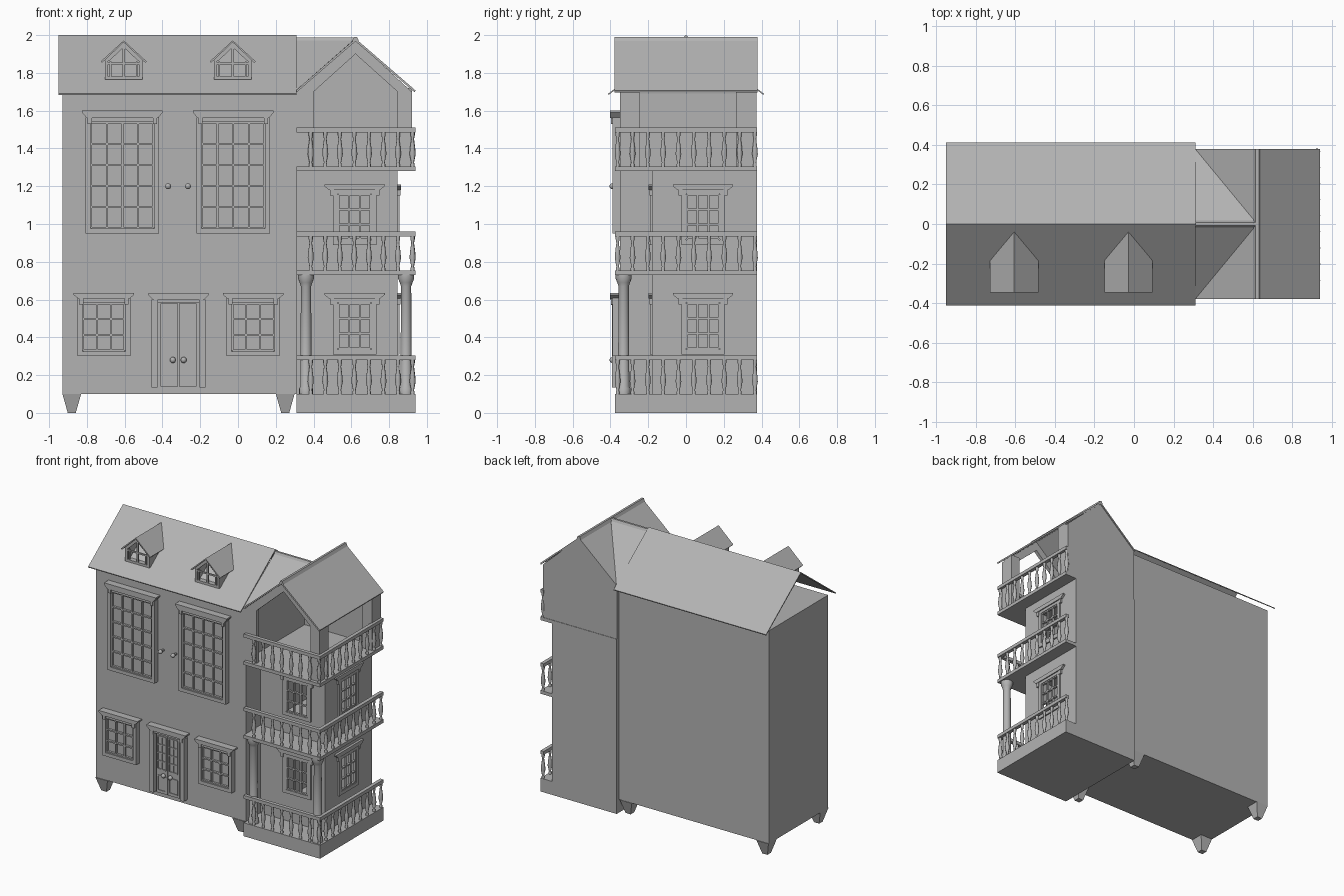
import bpy, bmesh, math
from mathutils import Matrix, Vector

if "Cube" in bpy.data.objects:
    bpy.data.objects.remove(bpy.data.objects["Cube"])

grey = bpy.data.materials.new("grey_paint")
grey.diffuse_color = (.45, .45, .45, 1)
grey.use_nodes = True
grey.node_tree.nodes["Principled BSDF"].inputs["Base Color"].default_value = grey.diffuse_color


def make(name, bm, smooth=False, thick=0):
    bmesh.ops.recalc_face_normals(bm, faces=bm.faces)
    me = bpy.data.meshes.new(name)
    bm.to_mesh(me)
    bm.free()
    me.materials.append(grey)
    ob = bpy.data.objects.new(name, me)
    bpy.context.collection.objects.link(ob)
    if thick:
        mod = ob.modifiers.new("thickness", "SOLIDIFY")
        mod.thickness, mod.offset = thick, -1
    if smooth:
        bpy.ops.object.select_all(action='DESELECT')
        ob.select_set(True)
        bpy.context.view_layer.objects.active = ob
        bpy.ops.object.shade_smooth_by_angle(angle=math.radians(40))
    return ob


def box(bm, x0, x1, y0, y1, z0, z1, m=Matrix()):
    s = Matrix.Diagonal((x1 - x0, y1 - y0, z1 - z0, 1))
    t = Matrix.Translation(((x0 + x1) / 2, (y0 + y1) / 2, (z0 + z1) / 2))
    bmesh.ops.create_cube(bm, size=1, matrix=m @ t @ s)


def prism(bm, pts, y0, y1, m=Matrix()):
    """Extrude an xz outline along y."""
    a = [bm.verts.new(m @ Vector((x, y0, z))) for x, z in pts]
    b = [bm.verts.new(m @ Vector((x, y1, z))) for x, z in pts]
    bm.faces.new(a)
    bm.faces.new(b[::-1])
    for i in range(len(pts)):
        j = (i + 1) % len(pts)
        bm.faces.new((a[j], a[i], b[i], b[j]))


def lathe(bm, prof, x, y, z, n):
    rings = [[bm.verts.new((x + r * math.cos(i * math.tau / n), y + r * math.sin(i * math.tau / n), z + h))
              for i in range(n)] for r, h in prof]
    for p, q in zip(rings, rings[1:]):
        for i in range(n):
            bm.faces.new((p[i], p[(i + 1) % n], q[(i + 1) % n], q[i]))
    bm.faces.new(rings[0][::-1])
    bm.faces.new(rings[-1])


def one_box(name, *b):
    bm = bmesh.new()
    box(bm, *b)
    return make(name, bm)


def cornice(bm, hw, z0, z1, m, d, back):
    prism(bm, [(-hw + .025, z0), (hw - .025, z0), (hw, z1 - .01), (hw, z1), (-hw, z1), (-hw, z1 - .01)], -d, back, m)
    for s in (-1, 1):
        c = s * (hw - .04)
        box(bm, c - .011, c + .011, -d * .8, back, z0 - .03, z0, m)


def grid(bm, x0, x1, z0, z1, cols, rows, m, y0=-.006, y1=.01, t=.005):
    for i in range(cols + 1):
        x = x0 + (x1 - x0) * i / cols
        box(bm, x - t, x + t, y0, y1, z0, z1, m)
    for i in range(rows + 1):
        z = z0 + (z1 - z0) * i / rows
        box(bm, x0, x1, y0, y1, z - t, z + t, m)


def casing(bm, hw, z0, z1, t, m, d, back):
    for s in (-hw, hw - t):
        box(bm, s, s + t, -d, back, z0, z1, m)
    for z in (z0, z1 - t):
        box(bm, -hw + t, hw - t, -d, back, z, z + t, m)


def window(name, loc, turn, hw, z0, z1, cols, rows, top, chw, d=.014, head=.028, back=.025):
    m = Matrix.Translation(loc) @ Matrix.Rotation(math.radians(turn), 4, 'Z')
    bm = bmesh.new()
    casing(bm, hw, z0, z1, .026, m, d, back)
    grid(bm, -hw + .03, hw - .03, z0 + .03, z1 - .03, cols, rows, m)
    if back:  # glazed panel on the facade
        box(bm, -hw + .026, hw - .026, .01, back, z0 + .026, z1 - .026, m)
    cornice(bm, chw, z1 - .005, top, m, head, back)
    make(name, bm)


F, D = -.375, .35  # facade trim plane, house half depth

# main house block and feet
one_box("main_house", -.93, .31, -D, D, .1, 1.69)
bm = bmesh.new()
for x in (-.88, .25):
    for y in (-.305, .305):
        lathe(bm, [(.03, 0), (.07, .1)], 0, 0, 0, 4)
        bm.verts.ensure_lookup_table()
        vs = bm.verts[-8:]
        bmesh.ops.rotate(bm, verts=vs, matrix=Matrix.Rotation(math.pi / 4, 3, 'Z'))
        bmesh.ops.translate(bm, verts=vs, vec=(x, y, 0))
make("feet", bm)

# main roof, open at the gable end
bm = bmesh.new()
prism(bm, [(-.412, 1.69), (0, 2), (.412, 1.69), (.41, 1.683), (0, 1.99), (-.41, 1.683)], -.31, .95,
      Matrix.Rotation(math.pi / 2, 4, 'Z'))
make("main_roof", bm)

# facade windows
for i, x in enumerate((-.612, -.025)):
    window(f"tall_window_{i}", (x, F, 0), 0, .195, .95, 1.565, 4, 5, 1.6, .213)
for i, x in enumerate((-.71, .08)):
    window(f"small_window_{i}", (x, F, 0), 0, .14, .3, .61, 3, 3, .635, .16)

# double front door
m = Matrix.Translation((-.315, F, 0))
bm = bmesh.new()
for s in (-1, 1):
    box(bm, *sorted((s * .11, s * .143)), -.018, .025, .135, .6, m)
    box(bm, *sorted((s * .003, s * .095)), -.004, .025, .14, .58, m)
    a, b = sorted((s * .013, s * .082))
    grid(bm, a, b, .32, .565, 2, 4, m, -.011, -.002, .004)
    grid(bm, a, b, .16, .27, 1, 1, m, -.009, -.002, .004)
box(bm, -.11, .11, -.014, .025, .582, .6, m)
cornice(bm, .16, .6, .635, m, .028, .025)
make("front_door", bm)

# knobs
bm = bmesh.new()
for x, z in ((-.37, 1.2), (-.265, 1.2), (-.345, .28), (-.288, .28)):
    bmesh.ops.create_uvsphere(bm, u_segments=14, v_segments=8, radius=.016,
                              matrix=Matrix.Translation((x, F - .014, z)))
    box(bm, x - .006, x + .006, F - .01, -D, z - .006, z + .006)
make("knobs", bm, True)

# dormers: open front with bars, little gable roof
for i, x in enumerate((-.605, -.028)):
    m = Matrix.Translation((x, -.325, 0))
    bm = bmesh.new()
    for s in (-1, 1):
        box(bm, *sorted((s * .082, s * .1)), 0, .15, 1.765, 1.87, m)
        prism(bm, [(s * .1, 1.86), (s * .1, 1.88), (0, 1.965), (0, 1.935), (s * .075, 1.865)], 0, .015, m)
    box(bm, -.1, .1, 0, .06, 1.765, 1.782, m)
    box(bm, -.082, .082, 0, .012, 1.845, 1.855, m)
    box(bm, -.006, .006, 0, .012, 1.782, 1.94, m)
    for s in (-1, 1):
        box(bm, s * .07 - .004, s * .07 + .004, 0, .012, 1.782, 1.86, m)
    make(f"dormer_{i}", bm)
    bm = bmesh.new()
    r0, r1 = bm.verts.new((x, -.345, 1.972)), bm.verts.new((x, -.04, 1.972))
    for s in (-1, 1):
        e0, e1 = bm.verts.new((x + s * .122, -.345, 1.86)), bm.verts.new((x + s * .122, -.185, 1.86))
        bm.faces.new((r0, r1, e1, e0))
    make(f"dormer_roof_{i}", bm, thick=.01)

# side wing: plinth, floor slabs, rooms with window openings
one_box("wing_plinth", .31, .94, F, .375, 0, .1)
X, Y, B, T = .845, -.18, .375, .015
levels = ((.1, .73, .31, .61, .635), (.755, 1.28, .89, 1.185, 1.21))
for i, (z0, z1, w0, w1, top) in enumerate(levels):
    one_box(f"wing_floor_{i + 1}", .31, .94, F, .375, z1, z1 + .025)
    bm = bmesh.new()
    box(bm, .31, X, B - T, B, z0, z1)
    box(bm, .31, .31 + T, Y, B, z0, z1)
    h0, h1 = w0 + .025, w1 - .025
    cx, cy, hw = .617, .09, .09
    for a, b, c, d in ((.31, cx - hw, z0, z1), (cx + hw, X, z0, z1),
                       (cx - hw, cx + hw, z0, h0), (cx - hw, cx + hw, h1, z1)):
        box(bm, a, b, Y, Y + T, c, d)
    for a, b, c, d in ((Y + T, cy - hw, z0, z1), (cy + hw, B - T, z0, z1),
                       (cy - hw, cy + hw, z0, h0), (cy - hw, cy + hw, h1, z1)):
        box(bm, X - T, X, a, b, c, d)
    make(f"wing_room_{i}", bm)
    window(f"wing_front_window_{i}", (cx, Y, 0), 0, .115, w0, w1, 3, 3, top, .16, .01, .018, 0)
    window(f"wing_side_window_{i}", (X, cy, 0), 90, .115, w0, w1, 3, 3, top, .16, .01, .018, 0)

# balustrades
prof = [(.01, 0), (.01, .012), (.007, .02), (.016, .065), (.013, .1), (.007, .145), (.011, .165), (.011, .182)]
spots = [(.385 + .077 * i, -.362) for i in range(8)] + [(.925, -.283 + .081 * i) for i in range(9)]
for i, z in enumerate((.1, .755, 1.305)):
    bm = bmesh.new()
    for x, y in spots:
        lathe(bm, prof, x, y, z, 10)
    make(f"balusters_{i}", bm, True)
    bm = bmesh.new()
    box(bm, .31, .94, F, F + .027, z + .18, z + .205)
    box(bm, .913, .94, F + .027, .375, z + .18, z + .205)
    make(f"handrail_{i}", bm)

# porch columns
bm = bmesh.new()
for x in (.36, .89):
    lathe(bm, [(.036, 0), (.036, .03), (.03, .04), (.027, .57), (.034, .59), (.042, .61), (.042, .63)], x, -.33, .1, 16)
make("porch_columns", bm, True)

# top terrace: front gable with pointed opening, corner posts, back gable
bm = bmesh.new()
R, S = .622, 1.7
for s, lo, hi in ((-1, .31, .4), (1, .845, .92)):
    o = lo if s < 0 else hi
    n = hi if s < 0 else lo
    prism(bm, [(o, 1.305), (n, 1.305), (n, S), (R, 1.9), (R, 1.975), (o, S)], -.35, -.325)
for y0, y1 in ((-.325, -.245), (.265, .345)):
    box(bm, .845, .92, y0, y1, 1.305, 1.72)
prism(bm, [(.31, 1.305), (.92, 1.305), (.92, S), (R, 1.975), (.31, S)], .345, .372)
make("terrace_gables", bm)

# wing roof with cross gable joining the main roof
bm = bmesh.new()
prism(bm, [(.31, 1.71), (R, 1.982), (.94, 1.707), (.935, 1.697), (R, 1.967), (.31, 1.697)], -.378, .378)
make("wing_roof", bm)
bm = bmesh.new()
a, b = bm.verts.new((.31, 0, 1.983)), bm.verts.new((R, 0, 1.983))
for s in (-1, 1):
    bm.faces.new((a, b, bm.verts.new((.31, s * .378, 1.71))))
make("cross_gable", bm, thick=.008)
bm = bmesh.new()
prism(bm, [(R - .018, 1.968), (R - .008, 1.99), (R + .008, 1.99), (R + .018, 1.968)], -.378, .378)
prism(bm, [(-.018, 1.968), (-.008, 1.988), (.008, 1.988), (.018, 1.968)], -R, -.31, Matrix.Rotation(math.pi / 2, 4, 'Z'))
make("ridge_caps", bm)
